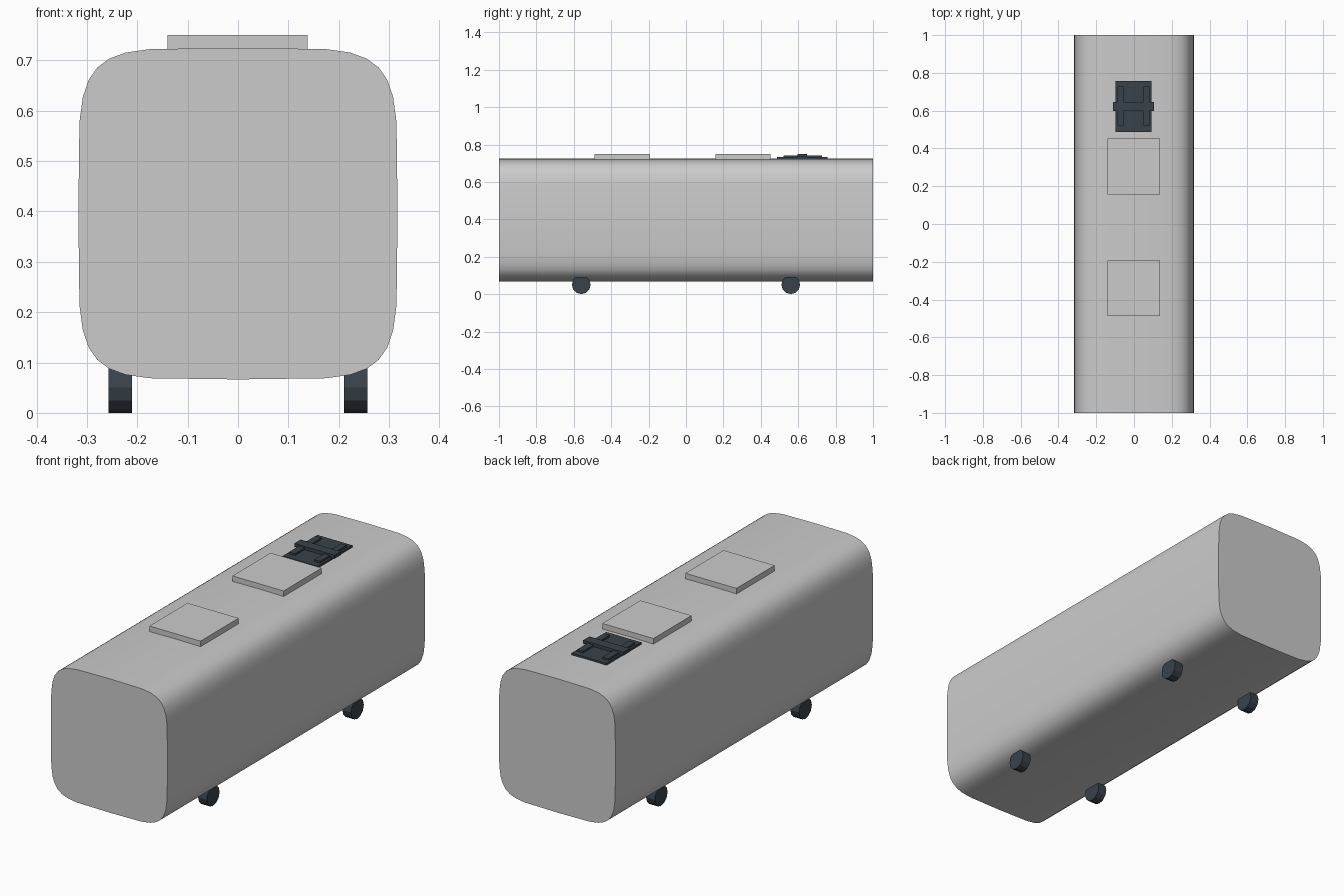
import bpy, bmesh
from math import sin, cos, pi, copysign

cube = bpy.data.objects.get("Cube")
if cube:
    bpy.data.objects.remove(cube)


def material(name, rgb):
    m = bpy.data.materials.new(name)
    m.use_nodes = True
    m.diffuse_color = (*rgb, 1)
    m.node_tree.nodes["Principled BSDF"].inputs["Base Color"].default_value = (*rgb, 1)
    return m


GREY = material("light grey", (0.6, 0.6, 0.6))
DARK = material("dark slate", (0.04, 0.055, 0.07))


def finish(name, bm, mat):
    bmesh.ops.recalc_face_normals(bm, faces=bm.faces)
    mesh = bpy.data.meshes.new(name)
    bm.to_mesh(mesh)
    bm.free()
    mesh.materials.append(mat)
    obj = bpy.data.objects.new(name, mesh)
    bpy.context.collection.objects.link(obj)
    return obj


def box(name, x, y, z, mat):
    bm = bmesh.new()
    bmesh.ops.create_cube(bm, size=1)
    for v in bm.verts:
        for i, (lo, hi) in enumerate((x, y, z)):
            v.co[i] = lo if v.co[i] < 0 else hi
    return finish(name, bm, mat)


def prism(name, profile, axis, start, end, mat):
    """Extrude a 2D profile along x (axis 0) or y (axis 1), with smooth sides."""
    bm = bmesh.new()
    rings = []
    for d in (start, end):
        rings.append([bm.verts.new((d, u, z) if axis == 0 else (u, d, z))
                      for u, z in profile])
        bm.faces.new(rings[-1])
    a, b = rings
    for i in range(len(a)):
        j = (i + 1) % len(a)
        bm.faces.new((a[i], a[j], b[j], b[i]))
    return finish(name, bm, mat)


def squircle(cu, cz, ru, rz, power, sides):
    def bend(t):
        return copysign(abs(t) ** (2 / power), t) if abs(t) > 1e-6 else 0
    angles = [2 * pi * i / sides for i in range(sides)]
    return [(cu + ru * bend(cos(a)), cz + rz * bend(sin(a))) for a in angles]


# Rounded carriage body
body = prism("body", squircle(0, 0.3955, 0.317, 0.329, 5.5, 32), 1, -1, 1, GREY)
bpy.context.view_layer.objects.active = body
body.select_set(True)
bpy.ops.object.shade_smooth_by_angle(angle=pi / 5)
body.select_set(False)

# Roof boxes
for name, y in (("front_roof_box", -0.34), ("rear_roof_box", 0.305)):
    box(name, (-0.14, 0.138), (y - 0.148, y + 0.148), (0.70, 0.75), GREY)

# Wheels, partly sunk into the underside
for end, y in (("front", -0.56), ("rear", 0.56)):
    for side, s in (("left", 1), ("right", -1)):
        prism(f"{end}_{side}_wheel", squircle(y, 0.05, 0.05, 0.05, 2, 12),
              0, s * 0.21, s * 0.257, DARK)

# Folded roof collector: base plate, two rails and a crossbar
box("collector_base", (-0.098, 0.092), (0.487, 0.757), (0.71, 0.733), DARK)
for side, x in (("left", 0.066), ("right", -0.072)):
    box(f"collector_{side}_rail", (x - 0.016, x + 0.016), (0.521, 0.728), (0.72, 0.742), DARK)
box("collector_crossbar", (-0.112, 0.107), (0.597, 0.646), (0.733, 0.749), DARK)
